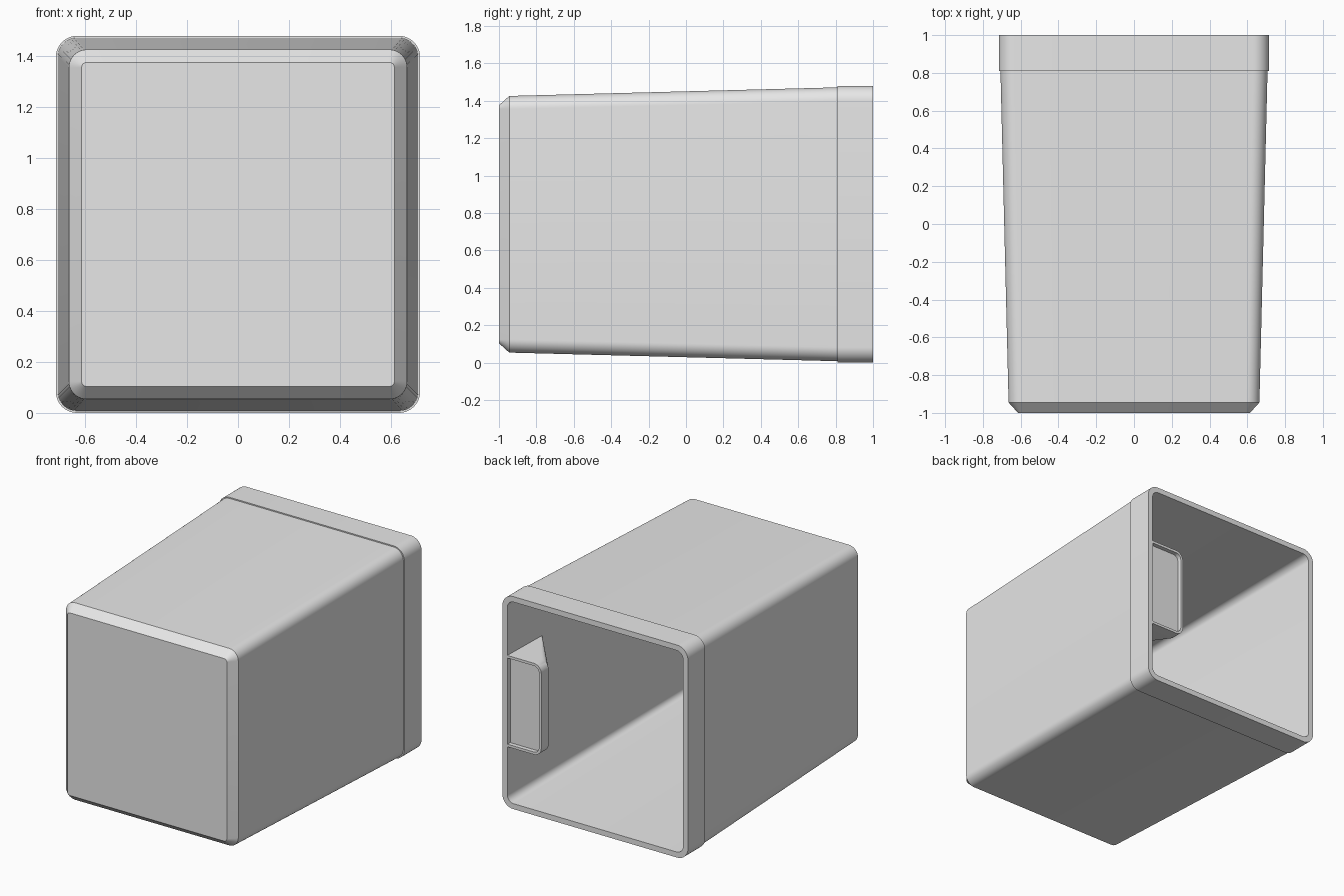
import bpy, bmesh, math

if "Cube" in bpy.data.objects:
    bpy.data.objects.remove(bpy.data.objects["Cube"], do_unlink=True)

grey = bpy.data.materials.new("light_grey")
grey.use_nodes = True
grey.diffuse_color = (0.8, 0.8, 0.8, 1)
grey.node_tree.nodes["Principled BSDF"].inputs["Base Color"].default_value = (0.8, 0.8, 0.8, 1)


def rounded_rect(y, x0, x1, z0, z1, r_left, r_right, seg=10):
    """Closed section in the xz plane; r_left rounds the x0 corners, r_right the x1 corners."""
    pts = []
    for cx, cz, r, start in ((x1, z1, r_right, 0), (x0, z1, r_left, 90),
                             (x0, z0, r_left, 180), (x1, z0, r_right, 270)):
        mx = cx - r if cx == x1 else cx + r
        mz = cz - r if cz == z1 else cz + r
        for i in range(seg + 1):
            a = math.radians(start + 90 * i / seg)
            pts.append((mx + r * math.cos(a), y, mz + r * math.sin(a)))
    return pts


def loft(name, sections):
    """Skin a list of sections and cap both ends."""
    bm = bmesh.new()
    rings = [[bm.verts.new(p) for p in s] for s in sections]
    n = len(rings[0])
    for a, b in zip(rings, rings[1:]):
        for i in range(n):
            j = (i + 1) % n
            bm.faces.new((a[i], a[j], b[j], b[i]))
    bm.faces.new(rings[0])
    bm.faces.new(rings[-1])
    bmesh.ops.remove_doubles(bm, verts=bm.verts, dist=1e-5)
    bmesh.ops.recalc_face_normals(bm, faces=bm.faces)
    me = bpy.data.meshes.new(name)
    bm.to_mesh(me)
    bm.free()
    me.materials.append(grey)
    ob = bpy.data.objects.new(name, me)
    bpy.context.collection.objects.link(ob)
    bpy.ops.object.select_all(action="DESELECT")
    ob.select_set(True)
    bpy.context.view_layer.objects.active = ob
    bpy.ops.object.shade_smooth_by_angle(angle=math.radians(25))
    return ob


MID = 0.74  # height of the centre axis


def section(y, half_w, half_h, r):
    return rounded_rect(y, -half_w, half_w, MID - half_h, MID + half_h, r, r)


# Tapered open container: chamfered front, raised rim band, hollow inside
loft("container", [
    section(-1.0, 0.614, 0.636, 0.02),
    section(-0.945, 0.664, 0.686, 0.07),
    section(0.81, 0.707, 0.732, 0.075),
    section(0.81, 0.715, 0.74, 0.083),
    section(1.0, 0.715, 0.74, 0.083),
    section(1.0, 0.677, 0.702, 0.05),
    section(-0.93, 0.627, 0.649, 0.04),
    section(-0.96, 0.597, 0.619, 0.02),
])


# Wedge grip on the left inner wall, with a shallow recess in its end
def grip(y, inner_x, half_h, r, outer_x=0.685):
    return rounded_rect(y, inner_x, outer_x, MID - half_h, MID + half_h, r, 0)


loft("inner_grip", [
    grip(0.97, 0.433, 0.30, 0.04, 0.675),
    grip(1.0, 0.433, 0.30, 0.04, 0.675),
    grip(1.0, 0.415, 0.318, 0.058),
    grip(0.92, 0.415, 0.318, 0.058),
    grip(0.63, 0.667, 0.318, 0.005),
])
